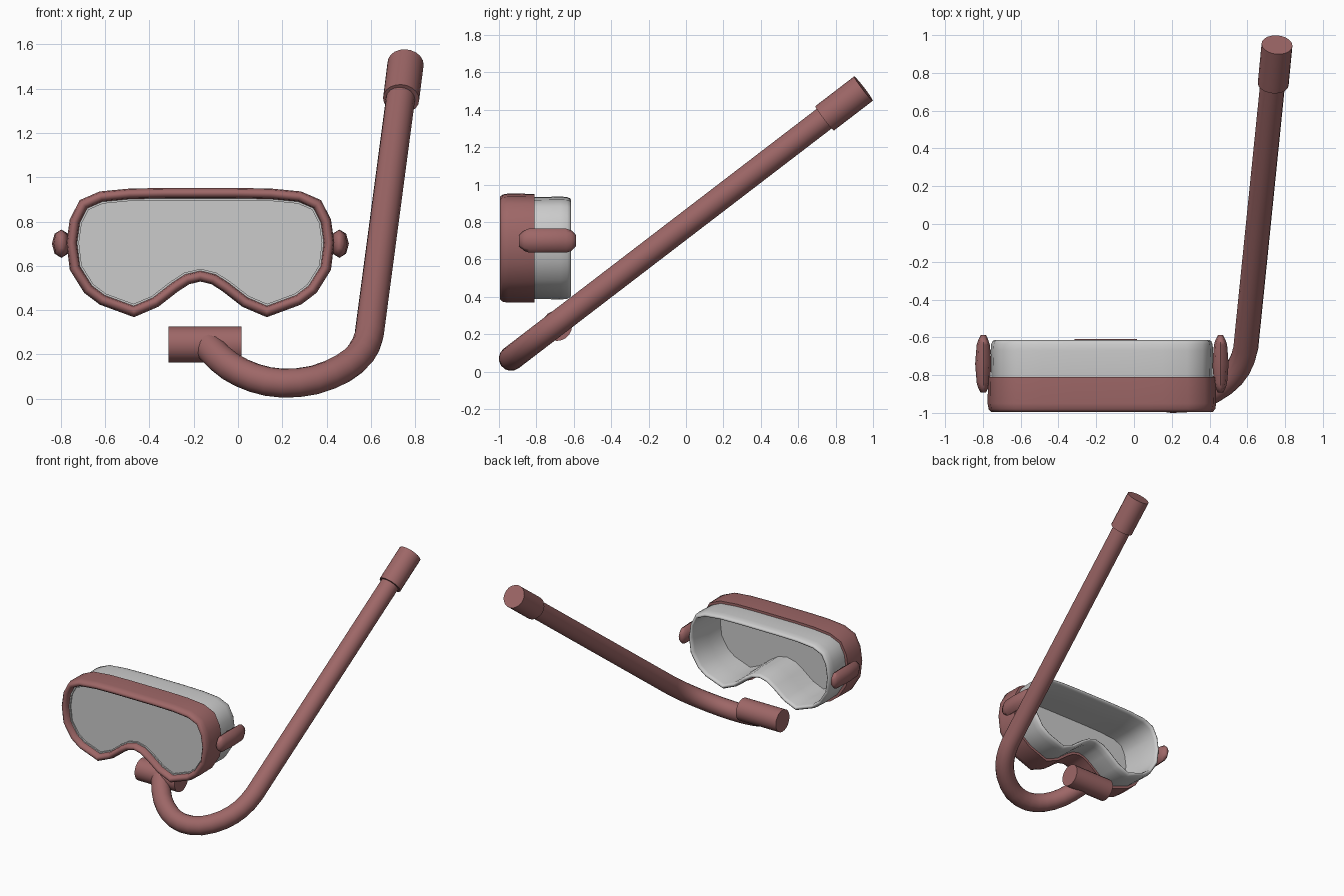
import bpy, bmesh, math
from mathutils import Vector

if "Cube" in bpy.data.objects:
    bpy.data.objects.remove(bpy.data.objects["Cube"])

RED = bpy.data.materials.new("dusty_red")
RED.diffuse_color = (0.34, 0.135, 0.135, 1)
RED.use_nodes = True
RED.node_tree.nodes["Principled BSDF"].inputs["Base Color"].default_value = RED.diffuse_color
CX = -0.17

# Right half of the mask outline (offset from mask centre, height), mirrored to a loop
HALF = [(0, .952), (.16, .952), (.32, .949), (.455, .936), (.545, .897), (.59, .81),
        (.605, .705), (.59, .582), (.525, .478), (.455, .425), (.30, .368), (.19, .415),
        (.10, .485), (.05, .517), (0, .529)]
LOOP = [Vector(p) for p in HALF + [(-x, z) for x, z in HALF[-2:0:-1]]]


def inset(d):
    """Mask outline moved inward by d."""
    out = []
    for i, p in enumerate(LOOP):
        a = (p - LOOP[i - 1]).normalized()
        b = (LOOP[(i + 1) % len(LOOP)] - p).normalized()
        n = Vector((a.y + b.y, -a.x - b.x)).normalized()
        out.append(p + n * d / max(.5, n.dot(Vector((a.y, -a.x)))))
    return out


def finish(name, bm, mat=None, angle=40):
    bmesh.ops.recalc_face_normals(bm, faces=bm.faces)
    me = bpy.data.meshes.new(name)
    bm.to_mesh(me)
    bm.free()
    ob = bpy.data.objects.new(name, me)
    bpy.context.collection.objects.link(ob)
    if mat:
        me.materials.append(mat)
    bpy.ops.object.select_all(action='DESELECT')
    ob.select_set(True)
    bpy.context.view_layer.objects.active = ob
    bpy.ops.object.shade_smooth_by_angle(angle=math.radians(angle))
    return ob


def skin(name, rings, mat=None, closed=False, angle=40):
    """Join point rings with quads; closed wraps round, otherwise ends are capped."""
    bm = bmesh.new()
    vs = [[bm.verts.new(p) for p in r] for r in rings]
    n = len(vs[0])
    for k in range(len(vs) if closed else len(vs) - 1):
        a, b = vs[k], vs[(k + 1) % len(vs)]
        for i in range(n):
            j = (i + 1) % n
            bm.faces.new((a[i], a[j], b[j], b[i]))
    if not closed:
        bm.faces.new(vs[0])
        bm.faces.new(vs[-1])
    return finish(name, bm, mat, angle)


def mask_ring(name, section, mat=None):
    rings = [[(CX + p.x, y, p.y) for p in inset(d)] for d, y in section]
    return skin(name, rings, mat, True, 65)


# Frame, soft skirt and lens
mask_ring("mask_frame", [(.002, -.81), (0, -.95), (.005, -.98), (.017, -.994),
                         (.031, -.994), (.043, -.98), (.048, -.95), (.048, -.81)], RED)
mask_ring("mask_skirt", [(.04, -.955), (.02, -.82), (.016, -.67), (.019, -.635), (.026, -.62),
                         (.034, -.615), (.043, -.62), (.048, -.64), (.054, -.80), (.056, -.955)])
bm = bmesh.new()
bm.faces.new([bm.verts.new((CX + p.x, -.945, p.y)) for p in inset(.05)])
finish("lens", bm)

# Strap buckles: flattened capsules on both sides
for side, label in ((1, "right"), (-1, "left")):
    rings = []
    for y, rx, rz in ((-.893, .014, .03), (-.865, .028, .055), (-.84, .035, .064), (-.74, .043, .064),
                      (-.64, .035, .064), (-.612, .026, .055), (-.588, .014, .03)):
        rings.append([(CX + side * .628 + rx * math.cos(t * math.pi / 4), y,
                       .70 + rz * math.sin(t * math.pi / 4)) for t in range(8)])
    skin(label + "_buckle", rings, RED, angle=65)


def tilt(x, z):
    """Point on the leaning plane of the snorkel."""
    return Vector((x, -.935 + (z - .07) / .766, z))


def tube(name, pts, r, sides):
    rings = []
    ref = Vector((0, -.608, .794)).normalized()   # normal of the leaning plane
    for i, p in enumerate(pts):
        t = (pts[min(i + 1, len(pts) - 1)] - pts[max(i - 1, 0)]).normalized()
        u = (ref - t * ref.dot(t)).normalized()
        v = t.cross(u)
        rings.append([p + r * (u * math.cos(a) + v * math.sin(a))
                      for a in (2 * math.pi * k / sides for k in range(sides))])
    return skin(name, rings, RED)


def spline(pts, steps):
    """Smooth curve through the points."""
    out = []
    for i in range(1, len(pts) - 2):
        p0, p1, p2, p3 = pts[i - 1:i + 3]
        for k in range(steps):
            t = k / steps
            out.append(.5 * (2 * p1 + (p2 - p0) * t + (2 * p0 - 5 * p1 + 4 * p2 - p3) * t * t
                             + (3 * p1 - p0 - 3 * p2 + p3) * t ** 3))
    return out + [pts[-2]]


# Snorkel: bent tube, top cap and mouthpiece
BEND = [(-.19, .33), (-.155, .265), (-.115, .215), (-.035, .145), (.075, .093), (.2, .07),
        (.345, .084), (.475, .137), (.555, .205), (.592, .285), (.605, .38)]
tube("snorkel_tube", spline([tilt(*p) for p in BEND], 2) + [tilt(.74, 1.40)], .066, 16)
tube("snorkel_cap", [tilt(.737, 1.354), tilt(.757, 1.513)], .082, 20)
mouth = Vector((-.15, -.69, .245))
tube("mouthpiece", [mouth - Vector((.165, 0, 0)), mouth + Vector((.165, 0, 0))], .081, 20)
